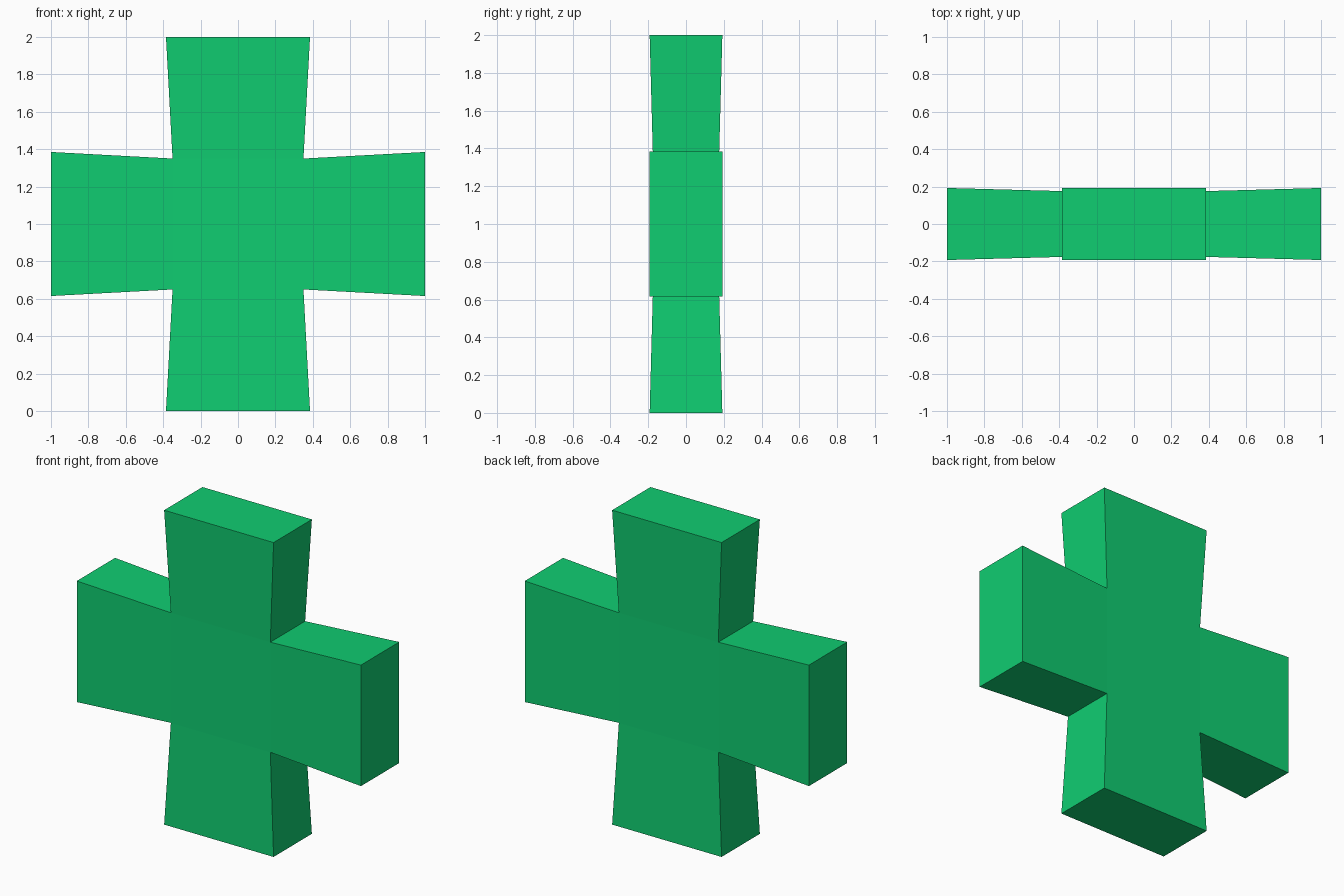
import bpy, bmesh
from mathutils import Vector

if "Cube" in bpy.data.objects:
    bpy.data.objects.remove(bpy.data.objects["Cube"])

CORE, DEPTH, REACH, FLARE = 0.35, 0.175, 1.0, 1.1

green = bpy.data.materials.new("bright green")
green.diffuse_color = (0.005, 0.61, 0.165, 1)
green.use_nodes = True
green.node_tree.nodes["Principled BSDF"].inputs["Base Color"].default_value = green.diffuse_color

# Central block
bm = bmesh.new()
bmesh.ops.create_cube(bm, size=2)
for v in bm.verts:
    v.co = Vector((v.co.x * CORE, v.co.y * DEPTH, v.co.z * CORE))
bm.normal_update()

# Four arms: extrude the side, top and bottom faces, flaring toward the ends
for face in [f for f in bm.faces if abs(f.normal.y) < 0.5]:
    axis = 0 if abs(face.normal.x) > 0.5 else 2
    end = bmesh.ops.extrude_discrete_faces(bm, faces=[face])["faces"][0]
    for v in end.verts:
        sign = 1 if v.co[axis] > 0 else -1
        v.co *= FLARE
        v.co[axis] = sign * REACH

# Stand the cross on the ground
bmesh.ops.translate(bm, verts=bm.verts, vec=(0, 0, REACH))
bmesh.ops.recalc_face_normals(bm, faces=bm.faces)
mesh = bpy.data.meshes.new("cross")
bm.to_mesh(mesh)
bm.free()
mesh.materials.append(green)
bpy.context.collection.objects.link(bpy.data.objects.new("cross", mesh))
